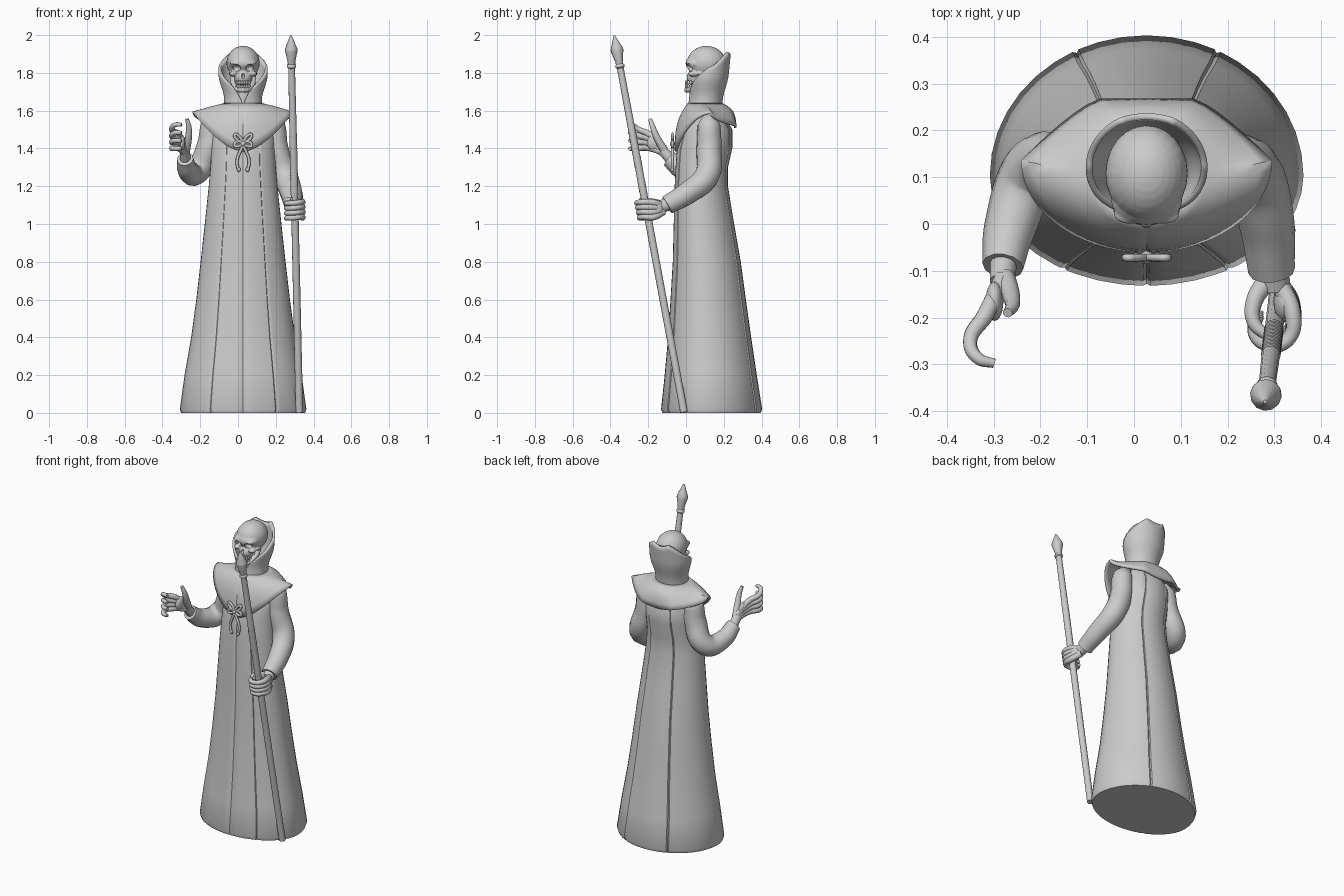
import bpy, bmesh, math
from mathutils import Matrix, Vector

if "Cube" in bpy.data.objects:
    bpy.data.objects.remove(bpy.data.objects["Cube"])

stone = bpy.data.materials.new("pale_grey")
stone.use_nodes = True
GREY = (0.6, 0.6, 0.6, 1)
stone.diffuse_color = GREY
stone.node_tree.nodes["Principled BSDF"].inputs["Base Color"].default_value = GREY
CX = 0.027  # centre line of the figure


def select(ob):
    bpy.ops.object.select_all(action='DESELECT')
    ob.select_set(True)
    bpy.context.view_layer.objects.active = ob


def finish(name, bm, angle=35):
    bmesh.ops.recalc_face_normals(bm, faces=bm.faces)
    me = bpy.data.meshes.new(name)
    bm.to_mesh(me)
    bm.free()
    ob = bpy.data.objects.new(name, me)
    bpy.context.collection.objects.link(ob)
    me.materials.append(stone)
    select(ob)
    bpy.ops.object.shade_smooth_by_angle(angle=math.radians(angle))
    return ob


def loft(name, rings, closed=True, caps=False, thickness=0):
    bm = bmesh.new()
    rows = [[bm.verts.new(p) for p in ring] for ring in rings]
    n = len(rows[0])
    for a, b in zip(rows, rows[1:]):
        for i in range(n if closed else n - 1):
            j = (i + 1) % n
            bm.faces.new((a[i], a[j], b[j], b[i]))
    if caps:
        bm.faces.new(rows[0])
        bm.faces.new(rows[-1])
    ob = finish(name, bm)
    if thickness:
        mod = ob.modifiers.new("thickness", 'SOLIDIFY')
        mod.thickness = thickness
        mod.offset = -1
    return ob


def tube(name, points, radii, smooth=True):
    cu = bpy.data.curves.new(name, 'CURVE')
    cu.dimensions = '3D'
    cu.bevel_depth = 1
    cu.bevel_resolution = 4
    cu.resolution_u = 8
    cu.use_fill_caps = True
    sp = cu.splines.new('BEZIER' if smooth else 'POLY')
    pts = sp.bezier_points if smooth else sp.points
    pts.add(len(points) - 1)
    for p, co, r in zip(pts, points, radii):
        p.co = co if smooth else (*co, 1)
        p.radius = r
        if smooth:
            p.handle_left_type = p.handle_right_type = 'AUTO'
    ob = bpy.data.objects.new(name, cu)
    bpy.context.collection.objects.link(ob)
    cu.materials.append(stone)
    select(ob)
    bpy.ops.object.convert(target='MESH')
    bpy.ops.object.shade_smooth_by_angle(angle=math.radians(40))
    return ob


def blobs(name, items):
    bm = bmesh.new()
    for centre, size in items:
        m = Matrix.Translation(centre) @ Matrix.Diagonal((*size, 1))
        bmesh.ops.create_uvsphere(bm, u_segments=24, v_segments=16, radius=1, matrix=m)
    return finish(name, bm, 60)


# Angles around the body, with a narrow groove at each seam
def ring_angles(seams, step=9):
    out = [(a, 1) for a in range(-180, 180, step)
           if all(min(abs(a - s), 360 - abs(a - s)) > 3 for s in seams)]
    for s in seams:
        out += [(s - 1.3, 1), (s, 0.982), (s + 1.3, 1)]
    return [(math.radians(a), k) for a, k in sorted(out)]


# Robe, widest a little in front of its middle: height, half width, front y, back y
robe_rows = [(0, .328, -.125, .395), (.02, .335, -.132, .403), (.2, .31, -.113, .375),
             (.4, .275, -.095, .345), (.6, .248, -.082, .317), (.8, .225, -.07, .29),
             (1, .203, -.065, .255), (1.2, .182, -.06, .222), (1.3, .173, -.055, .222),
             (1.4, .168, -.048, .245), (1.5, .165, -.02, .245), (1.58, .12, .03, .2)]


def robe_point(a, k, z, w, front, back):
    s = math.sin(a) * k
    mid = front + .44 * (back - front)
    return (CX + w * k * math.cos(a), mid + s * (mid - front if s < 0 else back - mid), z)


body = ring_angles([-122, -90, -58, 63, 117])
loft("robe", [[robe_point(a, k, *row) for a, k in body] for row in robe_rows], caps=True)


# Shoulder mantle: swept-back shoulder points, dipping front, squared back
def mantle_point(a, k, t):
    c, s = math.cos(a), math.sin(a)
    inner = Vector((CX + .1 * c, .1 + .092 * s, 1.64))
    if s < 0:
        x, y = .268 * c * k, .197 * s * k
        drop = .21 * (1 - abs(c) ** 1.7)
    else:
        u = max(0, abs(c) - .5) / .5
        x = math.copysign(.1 + .168 * u, c) if u else .2 * c
        y = .132 * (1 - u ** 1.3)
        drop = .085 * s
    p = inner.lerp(Vector((CX + x, .136 + y, 1.595 - drop)), t)
    bulge = math.sin(math.pi * t) * abs(s)
    return p + Vector((.015 * c, .02 * s, .02)) * bulge


mantle = ring_angles([-90], 6)
loft("shoulder_mantle", [[mantle_point(a, k, t / 6) for a, k in mantle] for t in range(7)],
     thickness=.014)


# Tall flared collar: highest at the back, split in a narrow V at the throat
def collar_point(deg, t):
    a = math.radians(deg)
    c, s = math.cos(a), math.sin(a)
    if s < 0:
        from_front = min(deg + 90, 270 - deg) / 90
        top = 1.62 + .21 * from_front ** .65
    else:
        top = 1.83 + .095 * s ** 1.5 - .03 * max(0, s - .9) / .1
    z = 1.61 + (top - 1.61) * t
    flare = min(1, max(0, (z - 1.66) / .13))
    flare *= flare * (3 - 2 * flare)
    return (CX + (.1 + .03 * flare) * c, .1 + (z - 1.61) * .1 + (.09 + .018 * flare) * s, z)


loft("collar", [[collar_point(d, t / 10) for d in range(-88, 269, 4)] for t in range(11)],
     closed=False, thickness=.014)
tube("neck", [(CX, .12, 1.58), (CX, .11, 1.77)], [.045, .035])

# Skull: fused masses with carved sockets
masses = [((CX, .108, 1.853), (.088, .103, .09)), ((CX, .055, 1.775), (.047, .052, .045)),
          ((CX, .05, 1.85), (.076, .052, .042))]
cutters = [((CX, -.008, 1.785), (.01, .03, .017))]
for s in (-1, 1):
    masses += [((CX + s * .052, .038, 1.795), (.021, .028, .014)),
               ((CX + s * .064, .08, 1.797), (.012, .04, .01)),
               ((CX + s * .036, .02, 1.852), (.034, .02, .011))]
    cutters.append(((CX + s * .037, .0, 1.824), (.025, .042, .021)))
    # jaw bone sweeping from hinge to chin
    for i in range(13):
        t = i / 12
        masses.append(((CX + s * .056 * math.cos(t * 1.57) ** .6,
                        .095 - .09 * t, 1.78 - .07 * math.sin(t * 1.57) ** .7),
                       (.012, .015, .015)))
skull = blobs("skull", masses)
sockets = blobs("socket_cutter", cutters)
sockets.hide_render = True
select(skull)
mod = skull.modifiers.new("fuse", 'REMESH')
mod.mode = 'VOXEL'
mod.voxel_size = .005
bpy.ops.object.modifier_apply(modifier="fuse")
mod = skull.modifiers.new("carve", 'BOOLEAN')
mod.operation = 'DIFFERENCE'
mod.object = sockets
bpy.ops.object.modifier_apply(modifier="carve")
bpy.data.objects.remove(sockets)
bpy.ops.object.shade_smooth_by_angle(angle=math.radians(40))

teeth = []
for i in range(8):
    a = math.radians(-63 + 18 * i)
    for z in (1.748, 1.728):
        teeth.append(((CX + .037 * math.sin(a), .045 - .045 * math.cos(a), z),
                      (.0062, .007, .011)))
blobs("teeth", teeth)

# Sleeves
tube("left_sleeve", [(.165, .125, 1.575), (.188, .122, 1.52), (.2, .122, 1.4), (.25, .11, 1.255),
                     (.282, .01, 1.165), (.294, -.1, 1.1)], [.03, .062, .067, .067, .06, .05])
tube("right_sleeve", [(-.11, .125, 1.575), (-.135, .122, 1.52), (-.15, .122, 1.42),
                      (-.217, .112, 1.278), (-.264, -.005, 1.283), (-.28, -.09, 1.345)],
     [.03, .062, .067, .066, .056, .044])

# Open right hand, fingers curling inward
tube("right_wrist", [(-.278, -.07, 1.33), (-.282, -.125, 1.39)], [.03, .026])
blobs("right_palm", [((-.298, -.165, 1.43), (.019, .042, .042))])
for i in range(4):
    z = 1.475 - .024 * i
    tip = 1.525 - .042 * i
    tube("right_finger", [(-.28, -.115, 1.4 - .008 * i), (-.318, -.195, z), (-.35, -.25, (z + tip) / 2),
                          (-.333, -.287, tip), (-.298, -.298, tip)],
         [.018, .018, .015, .013, .01])
tube("right_thumb", [(-.275, -.115, 1.39), (-.262, -.155, 1.46), (-.26, -.175, 1.51),
                     (-.27, -.19, 1.555)], [.022, .019, .015, .01])


# Staff with finely ridged grip and pointed head
def on_staff(z):
    return (.325 - .0225 * z, -.01 - .185 * z, z)


shaft = [(.004, .02), (1.14, .0195)]
for i in range(20):
    z = 1.15 + .016 * i
    shaft += [(z, .0195), (z + .008, .021)]
shaft += [(1.48, .0195), (1.825, .018), (1.83, .024), (1.842, .024), (1.847, .02), (1.862, .021),
          (1.918, .034), (1.928, .033), (1.998, .004)]
tube("staff", [on_staff(z) for z, r in shaft], [r for z, r in shaft], smooth=False)

# Left hand gripping the staff
tube("left_wrist", [(.293, -.07, 1.115), (.3, -.135, 1.09)], [.036, .034])
blobs("left_palm", [((.322, -.165, 1.08), (.024, .045, .045))])
for i in range(4):
    z = 1.115 - .026 * i
    y = -.185 * (z - 1.07)
    tube("left_finger", [(.305, -.12, 1.095 - .01 * i), (.338, -.18 + y, z), (.332, -.235 + y, z),
                         (.295, -.252 + y, z - .004), (.256, -.225 + y, z - .006),
                         (.268, -.19 + y, z - .006)],
         [.02, .018, .015, .014, .013, .01])
tube("left_thumb", [(.285, -.12, 1.1), (.257, -.165, 1.115), (.256, -.21, 1.125),
                    (.285, -.24, 1.13)], [.022, .018, .015, .011])

# Cord clasp: knot, bow loops and hanging tails
Y = -.072
blobs("clasp_knot", [((CX, Y, 1.425), (.014, .014, .015))])
for s in (-1, 1):
    def cord(name, pts, r):
        tube(name, [(CX + s * x, Y, z) for x, z in pts], [r] * len(pts))
    cord("clasp_upper_loop", [(0, 1.43), (.022, 1.465), (.042, 1.474), (.038, 1.452), (0, 1.43)], .008)
    cord("clasp_lower_loop", [(0, 1.43), (.033, 1.435), (.045, 1.415), (.03, 1.41), (0, 1.425)], .008)
    cord("clasp_tail", [(0, 1.415), (.015, 1.385), (.032, 1.335), (.028, 1.3), (.022, 1.285)], .008)
    blobs("clasp_tail_end", [((CX + s * .023, Y, 1.288), (.01, .01, .013))])
